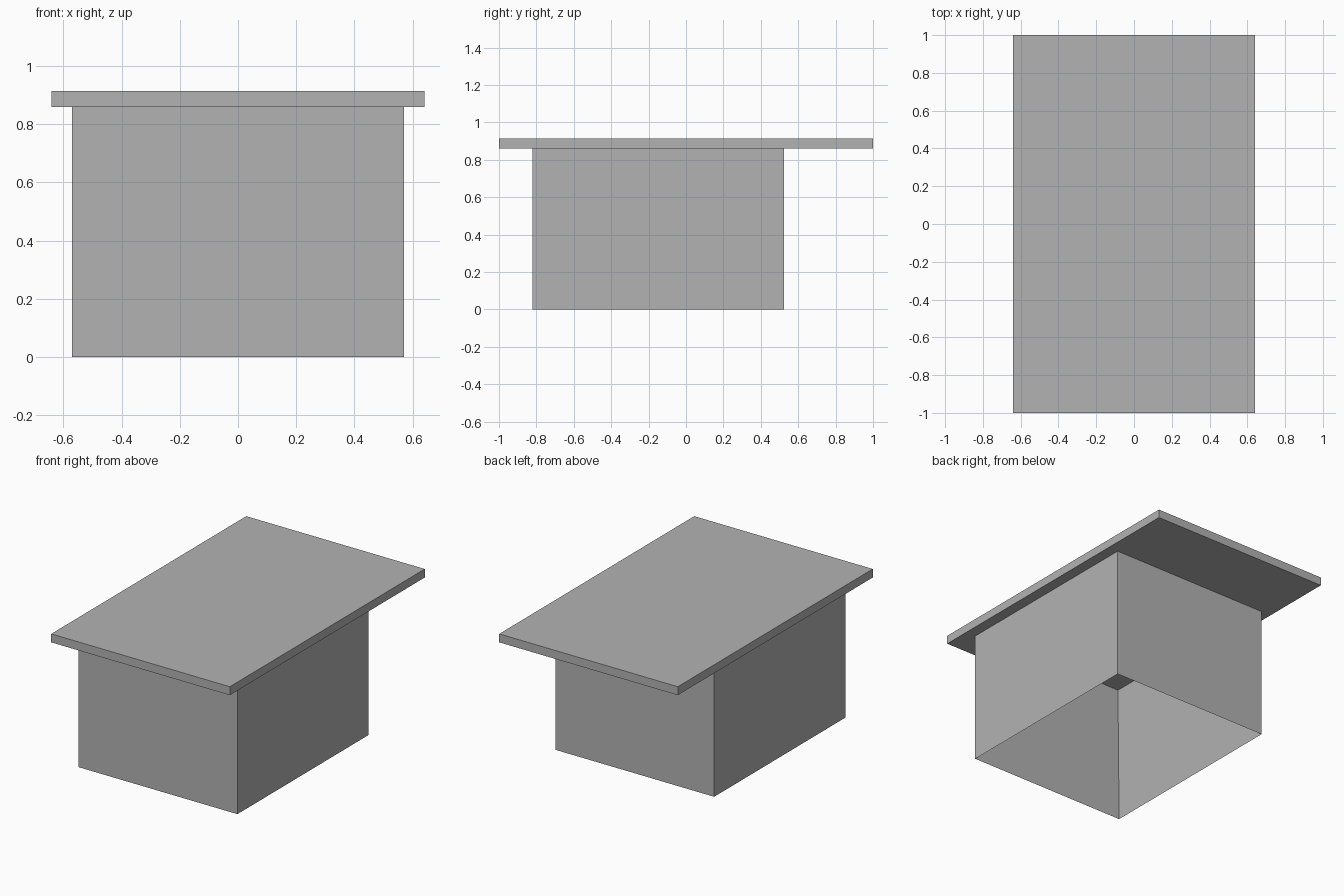
import bpy
import bmesh
from mathutils import Matrix, Vector

cube = bpy.data.objects.get("Cube")
if cube:
    bpy.data.objects.remove(cube, do_unlink=True)

WALL = 0.056
BODY_TOP = 0.86

grey = bpy.data.materials.new("plain grey")
grey.use_nodes = True
grey.diffuse_color = (0.45, 0.45, 0.45, 1)
grey.node_tree.nodes["Principled BSDF"].inputs["Base Color"].default_value = grey.diffuse_color


def make_box(name, low, high, open_bottom=False):
    """Box between two corners, optionally hollowed from below."""
    low, high = Vector(low), Vector(high)
    bm = bmesh.new()
    bmesh.ops.create_cube(bm, size=1, matrix=Matrix.Translation((low + high) / 2)
                          @ Matrix.Diagonal((*(high - low), 1)))
    if open_bottom:
        bm.normal_update()
        bottom = [f for f in bm.faces if f.normal.z < -0.5]
        bmesh.ops.inset_region(bm, faces=bottom, thickness=WALL, use_even_offset=True)
        # Push the inset face up to the underside of the lid
        for v in bottom[0].verts:
            v.co.z = high.z - 0.002
    mesh = bpy.data.meshes.new(name)
    bm.to_mesh(mesh)
    bm.free()
    mesh.materials.append(grey)
    obj = bpy.data.objects.new(name, mesh)
    bpy.context.collection.objects.link(obj)
    return obj


# Hollow body, open underneath and set towards the front
make_box("hollow_body", (-0.57, -0.82, 0), (0.57, 0.525, BODY_TOP), open_bottom=True)

# Flat overhanging lid
make_box("top_slab", (-0.641, -1, BODY_TOP), (0.641, 1, 0.915))
